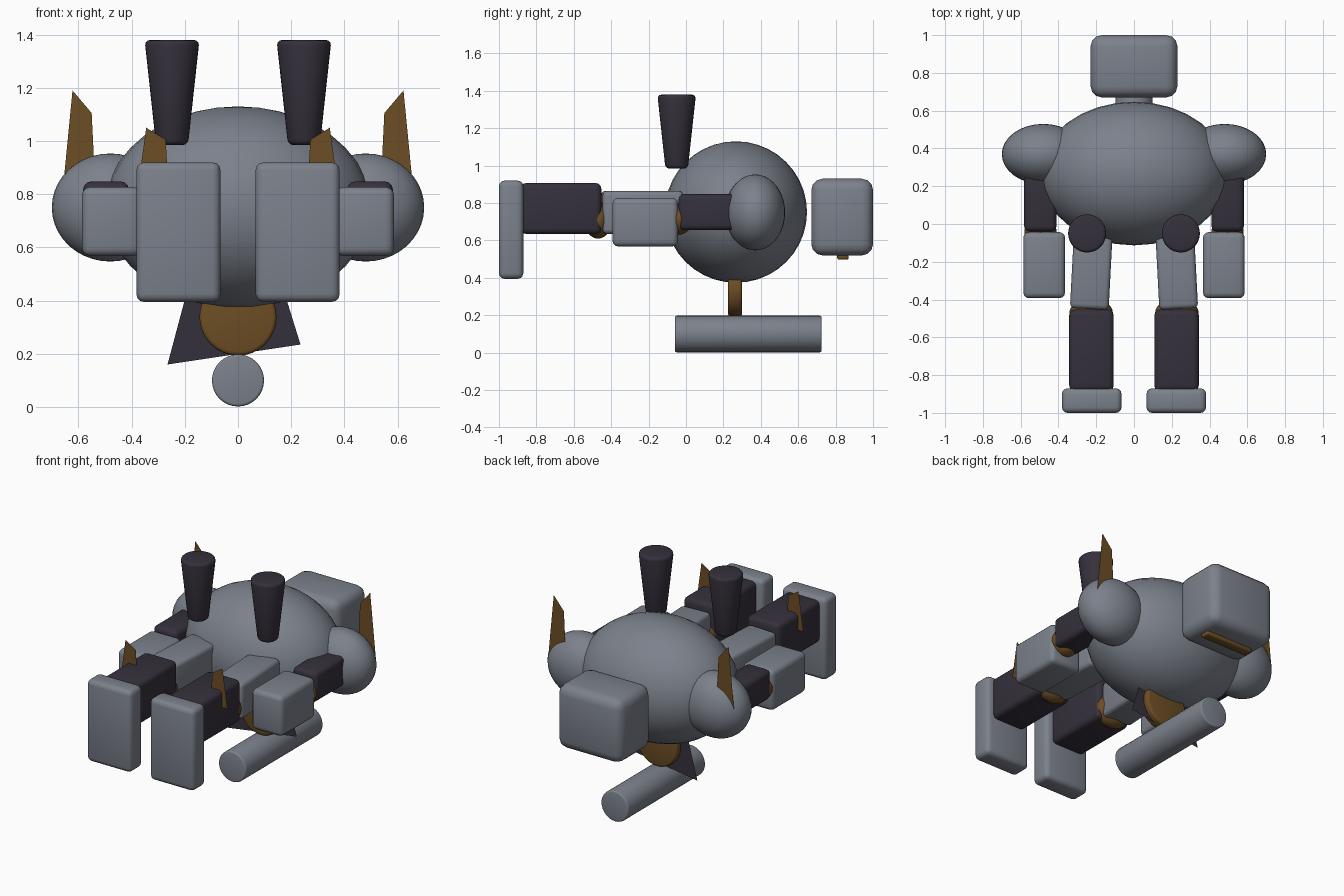
import bpy, bmesh
from math import radians
from mathutils import Matrix, Vector

if "Cube" in bpy.data.objects:
    bpy.data.objects.remove(bpy.data.objects["Cube"])


def paint(name, rgb):
    m = bpy.data.materials.new(name)
    m.diffuse_color = (*rgb, 1)
    m.use_nodes = True
    m.node_tree.nodes["Principled BSDF"].inputs["Base Color"].default_value = m.diffuse_color
    return m


STEEL = paint("steel", (0.20, 0.22, 0.26))
DARK = paint("dark", (0.036, 0.030, 0.045))
BRONZE = paint("bronze", (0.15, 0.075, 0.018))


def finish(name, bm, mat, smooth=True):
    bmesh.ops.recalc_face_normals(bm, faces=bm.faces)
    mesh = bpy.data.meshes.new(name)
    bm.to_mesh(mesh)
    bm.free()
    mesh.materials.append(mat)
    ob = bpy.data.objects.new(name, mesh)
    bpy.context.collection.objects.link(ob)
    if smooth:
        bpy.ops.object.select_all(action='DESELECT')
        bpy.context.view_layer.objects.active = ob
        ob.select_set(True)
        bpy.ops.object.shade_smooth_by_angle(angle=radians(35))
    return ob


def box(name, xs, ys, zs, bevel, mat, turn=0):
    """Rounded box from its x, y and z ranges, turned about z."""
    bm = bmesh.new()
    bmesh.ops.create_cube(bm, size=1)
    rng = (xs, ys, zs)
    bmesh.ops.scale(bm, vec=[b - a for a, b in rng], verts=bm.verts)
    bmesh.ops.bevel(bm, geom=bm.edges[:], offset=bevel, segments=3,
                    profile=0.5, affect='EDGES')
    centre = Vector([(a + b) / 2 for a, b in rng])
    bm.transform(Matrix.Translation(centre) @ Matrix.Rotation(radians(turn), 4, 'Z'))
    return finish(name, bm, mat)


def ball(name, centre, radii, mat):
    bm = bmesh.new()
    bmesh.ops.create_uvsphere(bm, u_segments=32, v_segments=20, radius=1)
    bmesh.ops.scale(bm, vec=radii, verts=bm.verts)
    bmesh.ops.translate(bm, vec=centre, verts=bm.verts)
    return finish(name, bm, mat)


def tube(name, centre, r1, r2, depth, bevel, mat, along_y=False):
    """Cylinder or cone with softened rims."""
    bm = bmesh.new()
    bmesh.ops.create_cone(bm, cap_ends=True, segments=32, radius1=r1,
                          radius2=r2, depth=depth)
    rims = [e for e in bm.edges if any(len(f.verts) > 4 for f in e.link_faces)]
    bmesh.ops.bevel(bm, geom=rims, offset=bevel, segments=3, profile=0.5,
                    affect='EDGES')
    rot = Matrix.Rotation(radians(90 if along_y else 0), 4, 'X')
    bm.transform(Matrix.Translation(centre) @ rot)
    return finish(name, bm, mat)


def sheet(name, points, y, mat):
    """Flat panel facing the front."""
    bm = bmesh.new()
    bm.faces.new([bm.verts.new((x, y, z)) for x, z in points])
    return finish(name, bm, mat, smooth=False)


# torso and head with mouth bar underneath
ball("torso", (0, 0.267, 0.752), (0.50, 0.38, 0.378), STEEL)
box("head", (-0.23, 0.23), (0.67, 1.0), (0.52, 0.93), 0.06, STEEL)
box("visor", (-0.17, 0.17), (0.808, 0.87), (0.497, 0.55), 0.012, BRONZE)

# underside: disc, cloth panel and long barrel
tube("belly_disc", (0, 0.262, 0.338), 0.145, 0.145, 0.075, 0.015, BRONZE, True)
sheet("apron_panel", [(-0.265, 0.16), (0.235, 0.235), (0.165, 0.46), (-0.185, 0.46)],
      0.262, DARK)
tube("barrel", (0, 0.333, 0.1), 0.098, 0.098, 0.785, 0.01, STEEL, True)

for side, s in (("left", -1), ("right", 1)):
    def span(a, b):
        return tuple(sorted((a * s, b * s)))

    # exhaust stack
    tube(f"{side}_stack", (0.248 * s, -0.05, 1.182), 0.06, 0.103, 0.395, 0.02, DARK)

    # arm
    ball(f"{side}_shoulder", (0.48 * s, 0.37, 0.75), (0.22, 0.16, 0.203), STEEL)
    sheet(f"{side}_shoulder_fin",
          [(x * s, z) for x, z in ((0.535, 0.80), (0.66, 0.80), (0.622, 1.19), (0.55, 1.105))],
          0.455, BRONZE)
    box(f"{side}_upper_arm", span(0.41, 0.582), (-0.04, 0.30), (0.655, 0.848), 0.03, DARK)
    ball(f"{side}_elbow", (0.495 * s, -0.04, 0.715), (0.085, 0.075, 0.085), BRONZE)
    box(f"{side}_forearm", span(0.365, 0.586), (-0.393, -0.043), (0.568, 0.827), 0.03, STEEL)

    # leg
    box(f"{side}_thigh", span(0.123, 0.328), (-0.45, -0.02), (0.635, 0.865), 0.025, STEEL, 3 * s)
    ball(f"{side}_knee", (0.227 * s, -0.47, 0.71), (0.115, 0.075, 0.1), BRONZE)
    box(f"{side}_shin", span(0.108, 0.343), (-0.885, -0.453), (0.635, 0.907), 0.03, DARK)
    sheet(f"{side}_shin_fin",
          [(x * s, z) for x, z in ((0.26, 0.80), (0.38, 0.80), (0.345, 1.05), (0.272, 1.005))],
          -0.65, BRONZE)
    box(f"{side}_foot", span(0.066, 0.382), (-1.0, -0.87), (0.395, 0.92), 0.03, STEEL)
